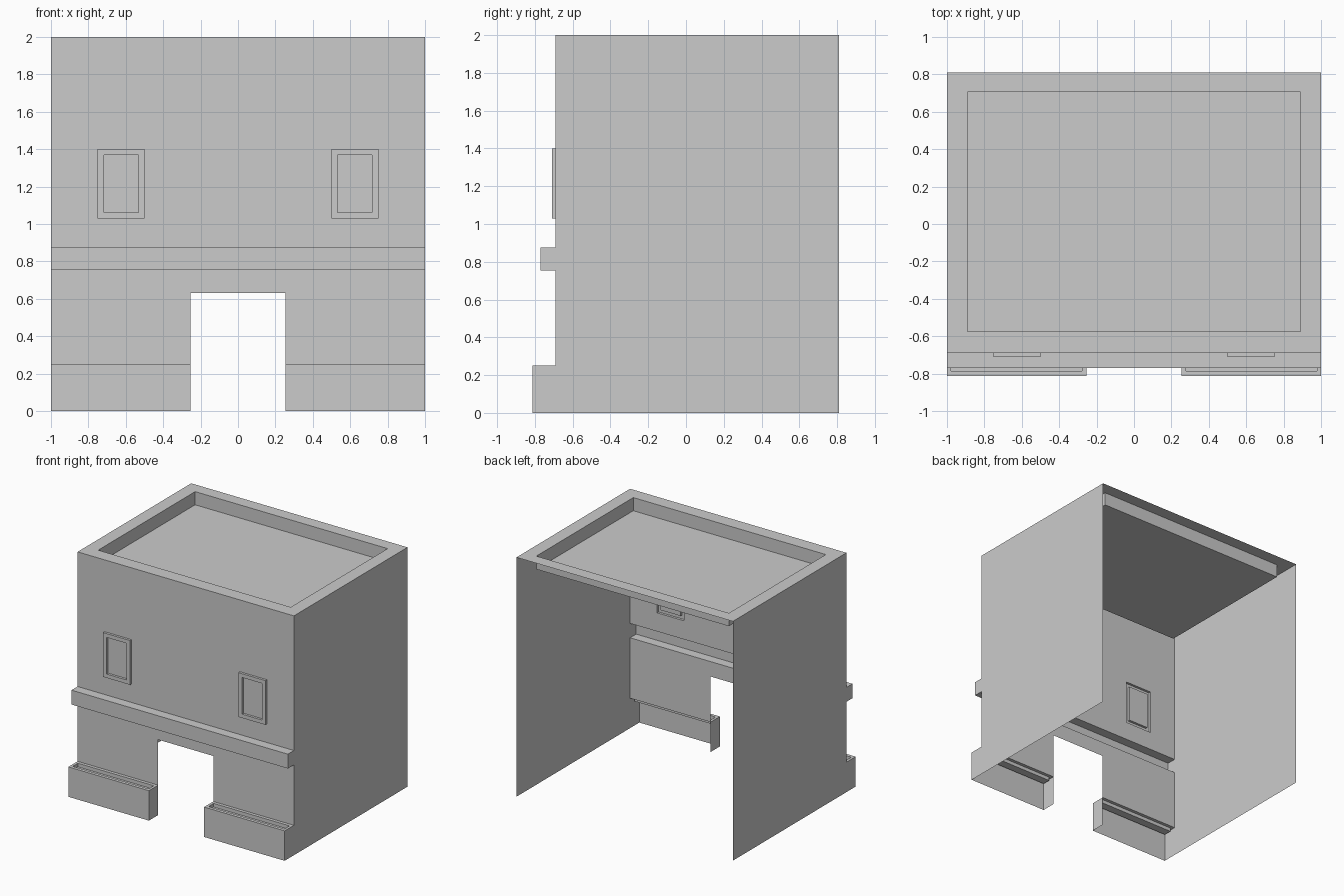
import bpy, bmesh

if "Cube" in bpy.data.objects:
    bpy.data.objects.remove(bpy.data.objects["Cube"])

FRONT = -0.69   # front wall plane
BACK = 0.81


def finish(name, bm):
    bmesh.ops.remove_doubles(bm, verts=bm.verts, dist=1e-5)
    mesh = bpy.data.meshes.new(name)
    bm.to_mesh(mesh)
    bm.free()
    obj = bpy.data.objects.new(name, mesh)
    bpy.context.collection.objects.link(obj)
    return obj


def stepped_shell(name, steps, up=True, skip=()):
    """Bridge stacked rectangles (u0, v0, u1, v1, depth) and cap the last one.
    up: stack along +z; otherwise along -y. skip: (step, side) faces left open."""
    bm = bmesh.new()
    loops = []
    for u0, v0, u1, v1, d in steps:
        pts = [(u0, v0), (u1, v0), (u1, v1), (u0, v1)]
        loops.append([bm.verts.new((u, v, d) if up else (u, -d, v)) for u, v in pts])
    for s, (a, b) in enumerate(zip(loops, loops[1:])):
        for i in range(4):
            j = (i + 1) % 4
            if (s, i) not in skip:
                bm.faces.new((a[i], a[j], b[j], b[i]))
    bm.faces.new(loops[-1])
    return finish(name, bm)


def quad_panel(name, pts):
    bm = bmesh.new()
    bm.faces.new([bm.verts.new(p) for p in pts])
    return finish(name, bm)


# Front wall: grid of cells, left open at the door and behind raised parts
xs = [-1, -0.75, -0.5, -0.255, 0.255, 0.5, 0.75, 1]
zs = [0, 0.25, 0.63, 0.755, 0.875, 1.03, 1.40, 2]
holes = [(-0.255, 0, 0.255, 0.63), (-1, 0, 1, 0.25), (-1, 0.755, 1, 0.875),
         (-0.75, 1.03, -0.5, 1.40), (0.5, 1.03, 0.75, 1.40)]
bm = bmesh.new()
for x0, x1 in zip(xs, xs[1:]):
    for z0, z1 in zip(zs, zs[1:]):
        cx, cz = (x0 + x1) / 2, (z0 + z1) / 2
        if any(a < cx < c and b < cz < d for a, b, c, d in holes):
            continue
        bm.faces.new([bm.verts.new((x, FRONT, z))
                      for x, z in ((x0, z0), (x1, z0), (x1, z1), (x0, z1))])
finish("front_wall", bm)

# Side walls (the back stays open)
quad_panel("right_wall", [(1, FRONT, 0), (1, BACK, 0), (1, BACK, 2), (1, FRONT, 2)])
quad_panel("left_wall", [(-1, BACK, 0), (-1, FRONT, 0), (-1, FRONT, 2), (-1, BACK, 2)])

# Roof with parapet rim and sunken deck
rim = (-0.89, -0.575, 0.89, 0.705)
stepped_shell("roof", [(-1, FRONT, 1, BACK, 2), (*rim, 2), (*rim, 1.89)])

# Ledge across the front
stepped_shell("ledge", [(-1, 0.755, 1, 0.875, 0.69), (-1, 0.755, 1, 0.875, 0.77)], up=False)

# Windows and planters on both sides
for side, wx, px in (("left", -0.75, -1), ("right", 0.5, 0.255)):
    outer = (wx, 1.03, wx + 0.25, 1.40)
    inner = (wx + 0.033, 1.062, wx + 0.217, 1.368)
    stepped_shell(side + "_window", [(*outer, 0.69), (*outer, 0.71),
                                     (*inner, 0.71), (*inner, 0.69)], up=False)
    box = (px, -0.812, px + 0.745, FRONT)
    bed = (px + 0.022, -0.785, px + 0.723, FRONT - 0.027)
    stepped_shell(side + "_planter", [(*box, 0), (*box, 0.25),
                                      (*bed, 0.25), (*bed, 0.22)], skip={(0, 2)})
